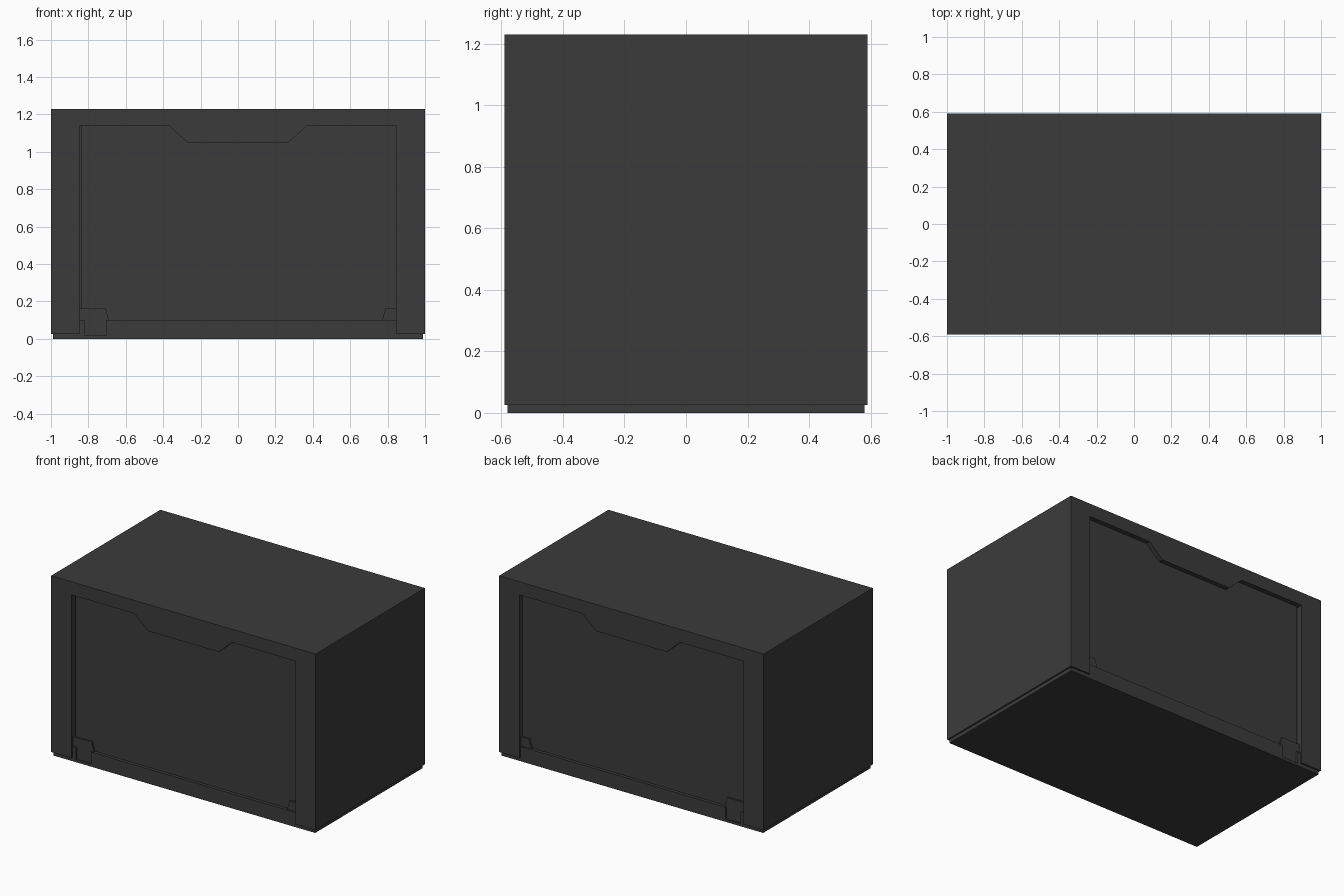
import bpy
import bmesh

default_cube = bpy.data.objects.get("Cube")
if default_cube:
    bpy.data.objects.remove(default_cube, do_unlink=True)

# One dark plastic colour for everything
grey = bpy.data.materials.new("dark grey plastic")
colour = (0.044, 0.044, 0.044, 1)
grey.use_nodes = True
grey.diffuse_color = colour
shader = next(n for n in grey.node_tree.nodes if n.type == "BSDF_PRINCIPLED")
shader.inputs["Base Color"].default_value = colour
shader.inputs["Roughness"].default_value = 0.7


def prism(name, outline, half_depth):
    """Extrude an x-z outline symmetrically from front to back."""
    bm = bmesh.new()
    face = bm.faces.new([bm.verts.new((x, -half_depth, z)) for x, z in outline])
    result = bmesh.ops.extrude_face_region(bm, geom=[face])
    moved = [v for v in result["geom"] if isinstance(v, bmesh.types.BMVert)]
    bmesh.ops.translate(bm, verts=moved, vec=(0, 2 * half_depth, 0))
    bmesh.ops.recalc_face_normals(bm, faces=bm.faces)
    mesh = bpy.data.meshes.new(name)
    bm.to_mesh(mesh)
    bm.free()
    mesh.materials.append(grey)
    obj = bpy.data.objects.new(name, mesh)
    bpy.context.collection.objects.link(obj)
    return obj


side = 0.847      # half width of the opening
top = 1.14        # top of the opening
floor = 0.025     # top of the base plate
sill = 0.10       # top of the sill
tab_top = 0.163
slot_left, slot_right, slot_floor = -0.82, -0.706, 0.018
door_left = -0.838

# Dropped lip in the middle of the opening's top edge
lip = [(0.37, top), (0.267, 1.048), (-0.267, 1.048), (-0.37, top)]

# Outer shell, open at both ends
prism("outer_shell",
      [(-1, floor), (-1, 1.23), (1, 1.23), (1, floor), (side, floor), (side, top)]
      + lip + [(-side, top), (-side, floor)], 0.59)

# Base plate with raised sill and a slot for the corner latch
prism("base_and_sill",
      [(-0.99, 0), (0.99, 0), (0.99, floor), (side, floor), (side, sill),
       (slot_right, sill), (slot_right, slot_floor), (slot_left, slot_floor),
       (slot_left, sill), (-side, sill), (-side, floor), (-0.99, floor)], 0.58)

# Recessed door panels at both ends
prism("door_panel",
      [(door_left, sill), (side, sill), (side, top)] + lip + [(door_left, top)], 0.558)

# Narrow groove beside the door
prism("hinge_groove",
      [(-side, sill), (door_left, sill), (door_left, top), (-side, top)], 0.545)

# Corner latch with a tongue that drops into the sill
prism("corner_latch",
      [(-side, sill), (slot_left, sill), (slot_left, slot_floor),
       (slot_right, slot_floor), (slot_right, sill), (-0.69, sill),
       (-0.708, tab_top), (-side, tab_top)], 0.57)

# Small stop in the opposite corner
prism("corner_stop",
      [(0.77, sill), (side, sill), (side, tab_top), (0.79, tab_top)], 0.57)
